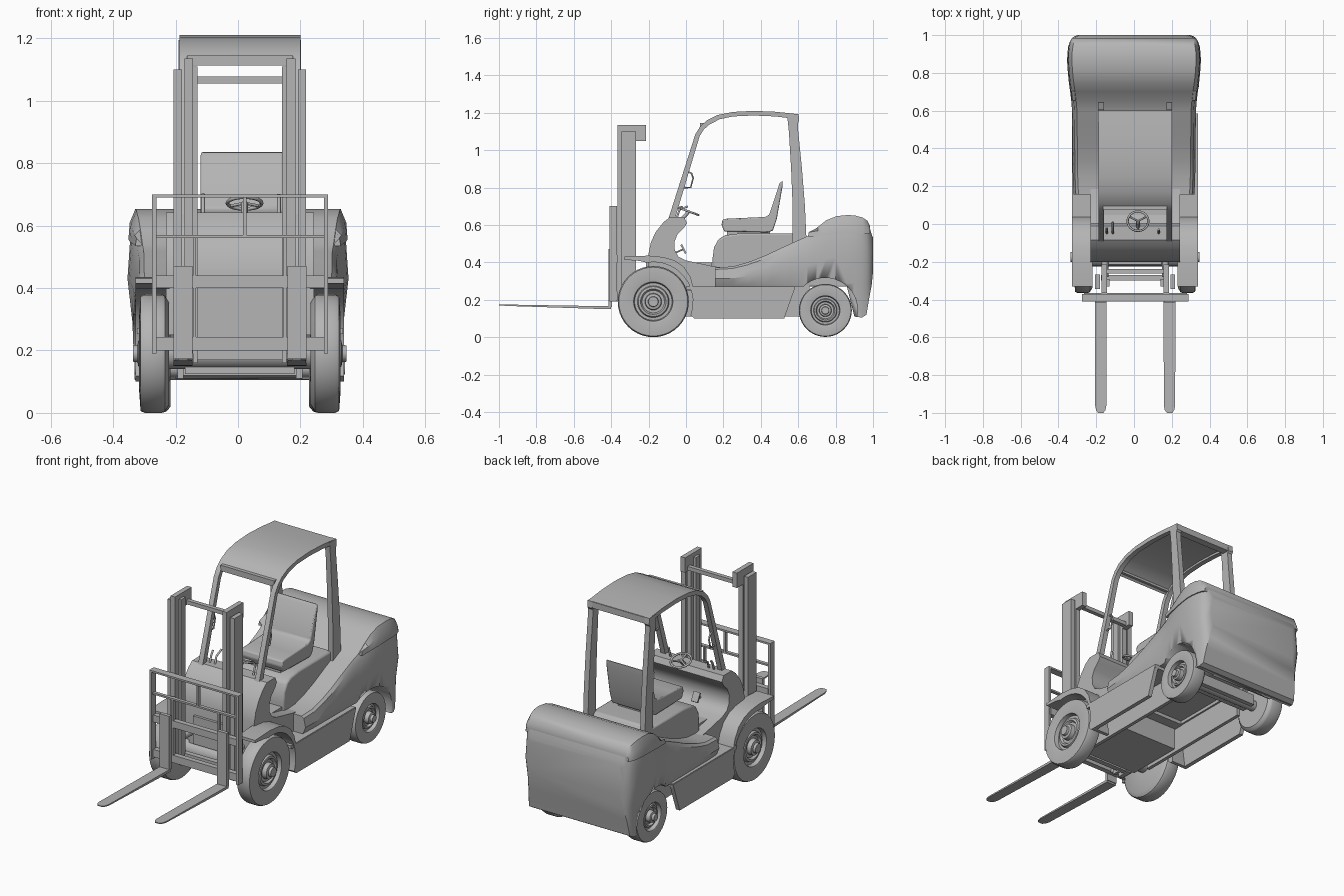
import bpy, bmesh, math
from mathutils import Vector

if "Cube" in bpy.data.objects:
    bpy.data.objects.remove(bpy.data.objects["Cube"])

grey = bpy.data.materials.new("mid_grey")
grey.diffuse_color = (.46, .46, .46, 1)
grey.use_nodes = True
grey.node_tree.nodes["Principled BSDF"].inputs["Base Color"].default_value = grey.diffuse_color


def make(name, verts, faces, smooth=None, bevel=0):
    me = bpy.data.meshes.new(name)
    me.from_pydata(verts, [], faces)
    me.materials.append(grey)
    bm = bmesh.new()
    bm.from_mesh(me)
    bmesh.ops.remove_doubles(bm, verts=bm.verts, dist=1e-5)
    bmesh.ops.recalc_face_normals(bm, faces=bm.faces)
    bm.to_mesh(me)
    bm.free()
    ob = bpy.data.objects.new(name, me)
    bpy.context.collection.objects.link(ob)
    if bevel:
        m = ob.modifiers.new("bevel", 'BEVEL')
        m.width, m.segments = bevel, 2
    if smooth:
        me.shade_smooth()
        bpy.ops.object.select_all(action='DESELECT')
        bpy.context.view_layer.objects.active = ob
        ob.select_set(True)
        bpy.ops.object.shade_smooth_by_angle(angle=math.radians(smooth))
    return ob


def loft(name, rings, **kw):
    """Skin equal-length closed rings and cap both ends."""
    n = len(rings[0])
    faces = [(k*n+i, k*n+(i+1) % n, (k+1)*n+(i+1) % n, (k+1)*n+i)
             for k in range(len(rings)-1) for i in range(n)]
    faces += [tuple(range(n)), tuple(range((len(rings)-1)*n, len(rings)*n))]
    return make(name, [v for r in rings for v in r], faces, **kw)


def extrude(name, pts, x0, x1, **kw):
    """Side (y, z) profile extruded along x."""
    return loft(name, [[(x, y, z) for y, z in pts] for x in (x0, x1)], **kw)


def box(name, x, y, z, **kw):
    return extrude(name, [(y[0], z[0]), (y[1], z[0]), (y[1], z[1]), (y[0], z[1])], *x, **kw)


def tube(name, pts, r, cyclic=False):
    cu = bpy.data.curves.new(name, 'CURVE')
    cu.dimensions, cu.bevel_depth, cu.bevel_resolution = '3D', r, 1
    cu.use_fill_caps = True
    cu.materials.append(grey)
    sp = cu.splines.new('POLY')
    sp.points.add(len(pts)-1)
    for p, c in zip(sp.points, pts):
        p.co = (*c, 1)
    sp.use_cyclic_u = cyclic
    ob = bpy.data.objects.new(name, cu)
    bpy.context.collection.objects.link(ob)
    return ob


def lathe(name, prof, y, z, s, n=40):
    """Revolve (radius, x) profile about an x axis through (y, z)."""
    rings = [[(s*x, y+r*math.cos(2*math.pi*i/n), z+r*math.sin(2*math.pi*i/n))
              for i in range(n)] for r, x in prof]
    return loft(name, rings, smooth=35)


SIDES = ((1, "right"), (-1, "left"))

# wheels with recessed rims and hubs
WHEEL = [(.05, .227), (.165, .227), (.186, .24), (.19, .25), (.19, .305), (.184, .318),
         (.115, .323), (.105, .32), (.1, .297), (.085, .297), (.08, .31), (.068, .312),
         (.06, .3), (.045, .3), (.042, .325), (.028, .328), (.026, .342), (.012, .342)]
for s, side in SIDES:
    lathe(f"front_wheel_{side}", WHEEL, -.175, .19, s)
    lathe(f"rear_wheel_{side}", [(r*.745, x-.005) for r, x in WHEEL], .745, .143, s)
lathe("front_axle", [(.05, -.23), (.05, .23)], -.175, .19, 1, 16)
lathe("rear_axle", [(.03, -.23), (.03, .23)], .745, .143, 1, 16)

# rear body and counterweight: (y, bottom, top, half width) stations
stations = [(.155, .27, .372, .32), (.25, .27, .378, .324), (.33, .27, .4, .325),
            (.42, .27, .435, .326), (.52, .27, .482, .327), (.6, .27, .518, .328),
            (.65, .27, .54, .332), (.7, .27, .585, .338), (.75, .27, .625, .345),
            (.8, .27, .645, .35), (.86, .27, .651, .354), (.9, .11, .648, .353),
            (.94, .105, .637, .348), (.965, .12, .62, .34), (.98, .21, .59, .331),
            (.993, .28, .55, .317), (1.0, .35, .53, .3)]
rings, lid = [], []
for y, b, t, w in stations:
    b2 = max(b, .27)
    half = [(w-.02, b), (w-.016, b2+.05*(t-b2)), (w, b2+.42*(t-b2)),
            (w-.006, b2+.65*(t-b2)), (w-.012, b2+.9*(t-b2)), (w-.026, t)]
    rings.append([(x, y, z) for x, z in half] + [(-x, y, z) for x, z in half[::-1]])
    if .64 < y < .99:
        half = [(w-.003, .535+.02*min(1, (y-.65)/.2)), (w-.007, .56+.6*max(0, t-.57)), (w-.025, t+.002)]
        lid.append([(x, y+.005, z) for x, z in half] + [(-x, y+.005, z) for x, z in half[::-1]])
body = loft("rear_body", rings, smooth=30)
loft("counterweight_lid", lid, smooth=30)
for s, side in SIDES:
    cut = lathe(f"wheel_arch_cutter_{side}", [(.172, .2), (.172, .45)], .745, .145, s)
    cut.hide_render = True
    cut.hide_set(True)
    m = body.modifiers.new("arch", 'BOOLEAN')
    m.object, m.operation, m.solver = cut, 'DIFFERENCE', 'EXACT'

# front cowl, dashboard and footwell floor
cowl = [(-.2, .25), (-.2, .45), (-.187, .51), (-.16, .565), (-.12, .615), (-.085, .642),
        (-.01, .642), (.005, .61), (-.01, .585), (-.045, .55), (-.062, .51), (-.06, .465),
        (-.04, .43), (0, .41), (.15, .378), (.2, .372), (.2, .25)]
extrude("cowl", cowl, -.237, .237, smooth=35)

# chassis
box("chassis_front", (-.175, .175), (-.2, .14), (.125, .4))
box("front_plate", (-.14, .14), (-.215, -.195), (.24, .4))
box("steer_axle_beam", (-.19, .19), (.7, .79), (.12, .18))
for s, side in SIDES:
    box(f"frame_rail_{side}", (s*.18, s*.2), (-.1, .66), (.11, .28))
    # fender wrapping the front wheel
    arc = [(-.175+.212*math.cos(math.radians(a)), .19+.212*math.sin(math.radians(a)))
           for a in range(-20, 101, 12)]
    outer = [(-.33, .43), (-.2, .436), (-.12, .428), (-.06, .41), (-.01, .375),
             (.025, .32), (.043, .25), (.065, .1)]
    extrude(f"fender_{side}", outer + [(.045, .1)] + arc + [(-.25, .408), (-.33, .414)],
            s*.225, s*.334, smooth=35)
    # side skirt and step
    extrude(f"skirt_{side}", [(.03, .27), (.062, .1), (.525, .1), (.585, .27)], s*.31, s*.334)
    box(f"step_{side}", (s*.17, s*.33), (0, .58), (.252, .272))

# seat hood and seat
hood = [(.145, .3), (.142, .42), (.15, .48), (.175, .525), (.21, .545), (.29, .555),
        (.58, .555), (.6, .53), (.6, .3)]
extrude("seat_hood", hood, -.188, .188, smooth=30, bevel=.01)
seat = [(.205, .565), (.19, .6), (.195, .628), (.22, .634), (.3, .637), (.425, .643),
        (.445, .655), (.5, .822), (.517, .838), (.515, .8), (.485, .63), (.465, .57), (.44, .56)]
extrude("seat", seat, -.12, .146, smooth=30, bevel=.006)
box("seat_mount", (-.09, .115), (.22, .45), (.545, .575))

# overhead guard
roof = [(.05, 1.085), (.075, 1.125), (.11, 1.158), (.17, 1.188), (.25, 1.204),
        (.36, 1.21), (.48, 1.205), (.6, 1.192)]
under = [(.6, 1.165), (.48, 1.18), (.36, 1.185), (.25, 1.18), (.18, 1.165),
         (.125, 1.137), (.095, 1.11), (.073, 1.075)]
for s, side in SIDES:
    extrude(f"guard_front_pillar_{side}", [(-.095, .63)] + roof + under + [(-.06, .63)],
            s*.165, s*.194, smooth=30)
    pillar = [(.57, .5), (.645, .5), (.636, .7), (.62, .9), (.6, 1.1), (.598, 1.145),
              (.605, 1.155), (.602, 1.192), (.54, 1.195), (.55, 1.1), (.562, .9), (.57, .7)]
    extrude(f"guard_rear_pillar_{side}", pillar, s*.165, s*.196, smooth=30)
    tube(f"grab_handle_{side}", [(s*.178, -.01, .8), (s*.178, .025, .8), (s*.178, .038, .85),
                                 (s*.178, .03, .875), (s*.178, 0, .89)], .005)
extrude("guard_roof", roof[1:] + [(y, z-.013) for y, z in roof[:0:-1]], -.17, .17, smooth=30)
box("guard_roof_front_bar", (-.17, .17), (.075, .1), (1.122, 1.145))
box("guard_roof_rear_bar", (-.17, .17), (.56, .602), (1.155, 1.19))

# steering wheel, column, levers and pedals
c, up = Vector((.015, .015, .672)), Vector((0, .33, -.12)).normalized()
rim = [c + .055*(Vector((1, 0, 0))*math.cos(a) + up*math.sin(a))
       for a in [i*math.pi/12 for i in range(24)]]
tube("steering_wheel", rim, .006, True)
for k in (2, 10, 18):
    tube("steering_spoke", [c, rim[k]], .005)
tube("steering_column", [(.015, -.04, .61), c], .011)
for x, y in ((-.15, 0), (-.118, .03), (.125, -.01)):
    tube("control_lever", [(x, -.05, .635), (x, -.035, .68), (x, y-.02, .7)], .006)
for x in (-.06, .06, .12):
    extrude("pedal", [(-.03, .492), (-.022, .498), (.003, .45), (-.005, .444)], x-.02, x+.02)
    tube("pedal_arm", [(x, -.06, .45), (x, -.015, .47)], .005)

# mast
for s, side in SIDES:
    box(f"mast_outer_rail_{side}", (s*.186, s*.212), (-.345, -.268), (.17, 1.1))
    box(f"mast_inner_rail_{side}", (s*.15, s*.178), (-.365, -.27), (.19, 1.13))
    box(f"mast_roller_strip_{side}", (s*.135, s*.15), (-.33, -.29), (.16, 1.11))
    box(f"mast_cap_{side}", (s*.15, s*.178), (-.365, -.215), (1.095, 1.135))
    box(f"mast_cap_tab_{side}", (s*.15, s*.178), (-.27, -.215), (1.05, 1.135))
    tube(f"tilt_link_{side}", [(s*.16, -.28, .3), (s*.16, -.19, .3)], .018)
box("mast_top_bar", (-.16, .16), (-.262, -.238), (1.055, 1.077))
box("mast_bottom_bar", (-.18, .18), (-.3, -.27), (.17, .22))

# carriage, load backrest and forks
box("carriage_upper_bar", (-.27, .275), (-.395, -.365), (.4, .44))
box("carriage_lower_bar", (-.27, .275), (-.395, -.365), (.2, .243))
box("backrest_top", (-.279, .281), (-.41, -.37), (.69, .7))
box("backrest_middle", (-.277, .279), (-.4, -.38), (.56, .57))
box("backrest_centre_post", (.01, .022), (-.4, -.38), (.56, .7))
for s, side in SIDES:
    x = .275*s + .001
    box(f"backrest_side_{side}", (x-.007, x+.007), (-.41, -.37), (.19, .7))
    box(f"backrest_post_{side}", (s*.14, s*.15), (-.395, -.375), (.2, .57))
    box(f"fork_shank_{side}", (s*.152, s*.213), (-.415, -.395), (.16, .47))
    blade = [[(s*.182+e*w, y, z) for e, z in ((-1, b), (1, b), (1, .165-.01*(y+.4)/.6), (-1, .165-.01*(y+.4)/.6))]
             for y, w, b in ((-.4, .031, .15), (-.5, .031, .152), (-.96, .03, .167), (-.985, .025, .169), (-1, .014, .17))]
    loft(f"fork_blade_{side}", blade)

# front parts sit a touch to the right of the body centre
for ob in bpy.data.objects:
    if not ob.name.startswith(("rear_body", "counterweight", "wheel_arch", "seat")):
        ob.location.x = .006
